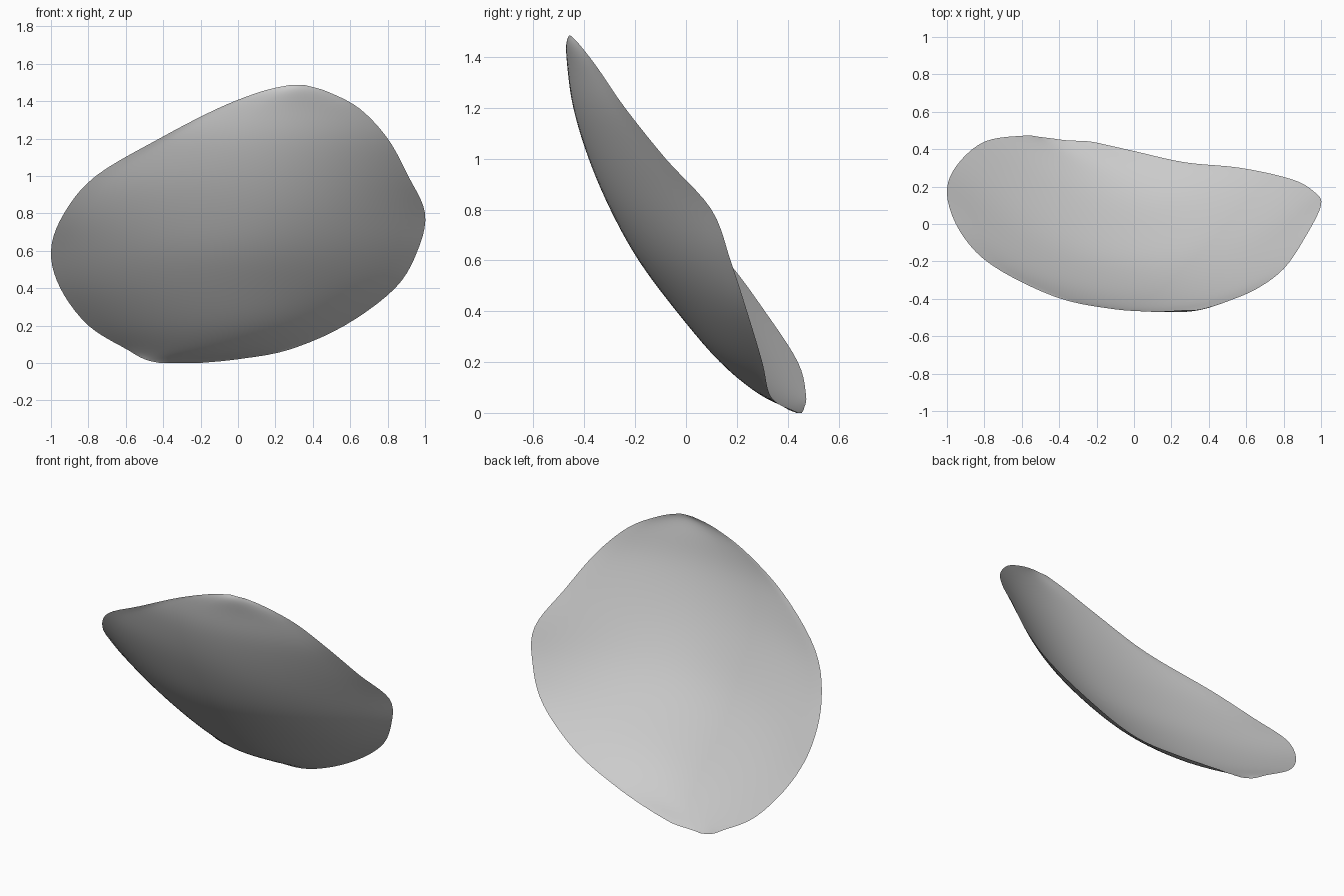
import bpy, bmesh
from mathutils import Vector

cube = bpy.data.objects.get("Cube")
if cube:
    bpy.data.objects.remove(cube, do_unlink=True)

# One plain stone-grey material
grey = bpy.data.materials.new("plain grey")
grey.use_nodes = True
colour = (0.6, 0.6, 0.6, 1)
grey.diffuse_color = colour
grey.node_tree.nodes["Principled BSDF"].inputs["Base Color"].default_value = colour

# Cross-sections from the bottom up: height, left rim (x, y), deepest point (x, y), right rim (x, y)
SECTIONS = [
    (0.0, (-.42, .455), (-.3, .445), (-.2, .435)),
    (.02, (-.5, .465), (-.2, .4), (0, .39)),
    (.07, (-.59, .472), (-.08, .29), (.27, .33)),
    (.2, (-.8, .44), (0, .13), (.57, .3)),
    (.4, (-.95, .31), (0, -.04), (.84, .24)),
    (.6, (-1, .16), (.02, -.19), (.96, .175)),
    (.8, (-.93, -.04), (.05, -.3), (1, .1)),
    (1.0, (-.76, -.22), (.05, -.385), (.91, -.08)),
    (1.2, (-.42, -.39), (.07, -.445), (.8, -.24)),
    (1.36, (-.11, -.455), (.12, -.467), (.65, -.35)),
    (1.45, (.12, -.467), (.24, -.472), (.48, -.42)),
    (1.485, (.27, -.46), (.31, -.46), (.36, -.455)),
]
HALF_COLUMNS = 16
STEPS = 5


def smooth_between(a, b, c, d, t):
    """Smooth curve from b to c, guided by the neighbours a and d."""
    return b + 0.5 * t * (c - a + t * (2 * a - 5 * b + 4 * c - d + t * (3 * (b - c) + d - a)))


def section_points(z, left, middle, right):
    """Bowed row of points running from one rim to the other."""
    row = []
    for i in range(-HALF_COLUMNS, HALF_COLUMNS + 1):
        t = abs(i) / HALF_COLUMNS
        rim = left if i < 0 else right
        x = middle[0] + (rim[0] - middle[0]) * t
        y = middle[1] + (rim[1] - middle[1]) * t ** 2
        row.append(Vector((x, y, z)))
    return row


# Loft the bowed rows into one curved sheet
rows = [section_points(*s) for s in SECTIONS]
rows = [rows[0]] + rows + [rows[-1]]
bm = bmesh.new()
grid = []
for k in range(1, len(rows) - 2):
    last = k == len(rows) - 3
    for s in range(STEPS + last):
        grid.append([bm.verts.new(smooth_between(*p, s / STEPS))
                     for p in zip(*rows[k - 1:k + 3])])
for low, high in zip(grid, grid[1:]):
    for i in range(len(low) - 1):
        bm.faces.new((low[i], low[i + 1], high[i + 1], high[i]))
# Soften the surface inside the rim
inner = [v for v in bm.verts if not v.is_boundary]
for _ in range(6):
    bmesh.ops.smooth_vert(bm, verts=inner, factor=0.5,
                          use_axis_x=True, use_axis_y=True, use_axis_z=True)

mesh = bpy.data.meshes.new("curved_shell")
bm.to_mesh(mesh)
bm.free()
mesh.materials.append(grey)
shell = bpy.data.objects.new("curved_shell", mesh)
bpy.context.collection.objects.link(shell)
mesh.shade_smooth()
